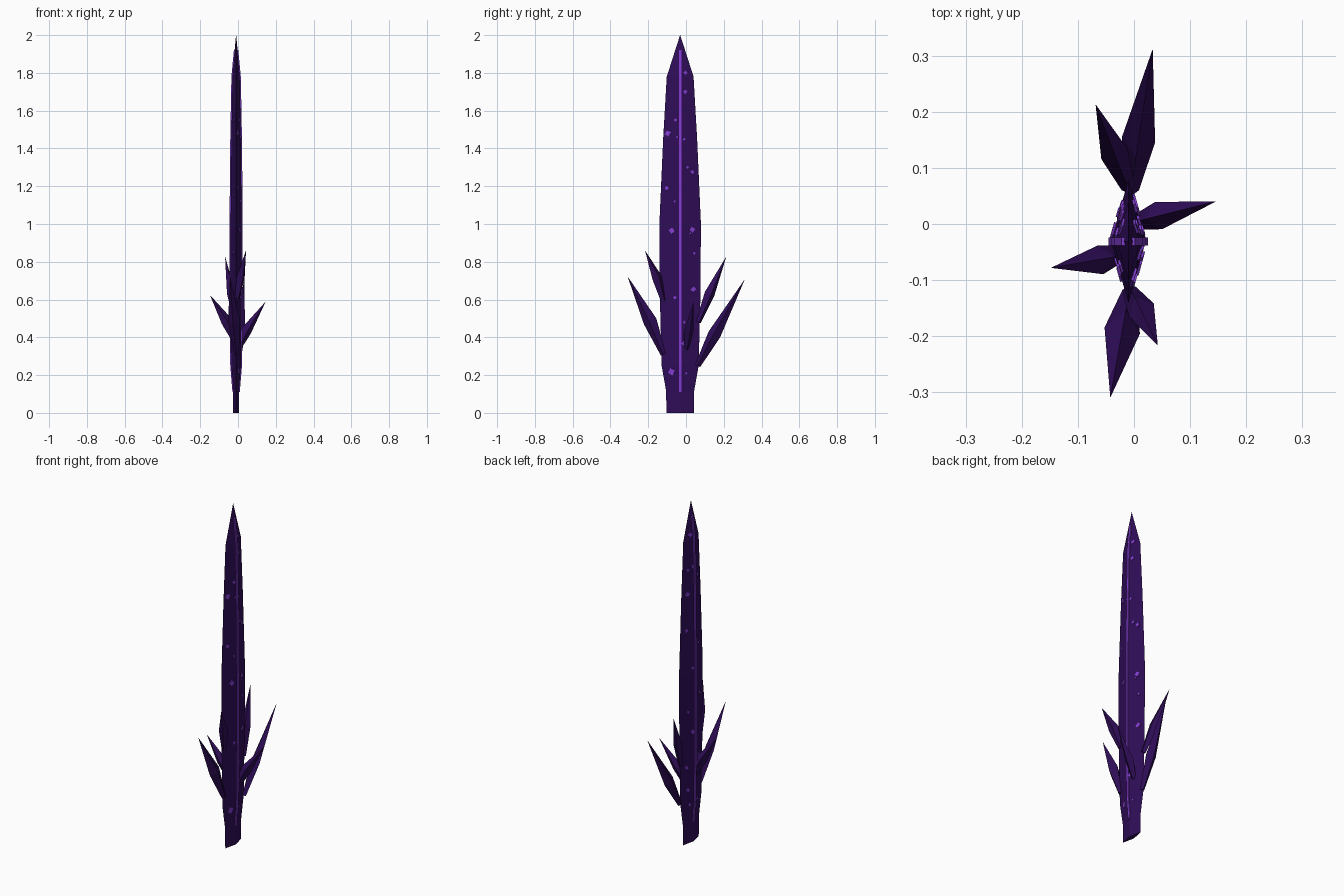
import bpy, bmesh, math, random
from mathutils import Vector, Matrix

if "Cube" in bpy.data.objects:
    bpy.data.objects.remove(bpy.data.objects["Cube"], do_unlink=True)

random.seed(4)
CX, CY = -0.01, -0.031


def material(name, colour):
    mat = bpy.data.materials.new(name)
    mat.use_nodes = True
    mat.diffuse_color = (*colour, 1)
    bsdf = next(n for n in mat.node_tree.nodes if n.type == "BSDF_PRINCIPLED")
    bsdf.inputs["Base Color"].default_value = (*colour, 1)
    return mat


DARK = material("dark purple crystal", (0.029, 0.004, 0.098))
GLOW = material("bright violet", (0.23, 0.048, 0.65))


def finish(name, bm, mat):
    bmesh.ops.remove_doubles(bm, verts=bm.verts, dist=0.00005)
    bmesh.ops.recalc_face_normals(bm, faces=bm.faces)
    mesh = bpy.data.meshes.new(name)
    bm.to_mesh(mesh)
    bm.free()
    mesh.materials.append(mat)
    obj = bpy.data.objects.new(name, mesh)
    bpy.context.collection.objects.link(obj)


def loft(name, rings, mat):
    """Skin four-sided rings into a closed solid."""
    bm = bmesh.new()
    loops = [[bm.verts.new(p) for p in ring] for ring in rings]
    for a, b in zip(loops, loops[1:]):
        for i in range(4):
            j = (i + 1) % 4
            bm.faces.new((a[i], a[j], b[j], b[i]))
    bm.faces.new(loops[0])
    bm.faces.new(loops[-1])
    bmesh.ops.dissolve_degenerate(bm, dist=0.00005, edges=bm.edges)
    finish(name, bm, mat)


# Blade outline: height, half width in y, half thickness in x
PROFILE = [(0, 0.073, 0.016), (0.115, 0.074, 0.016), (0.25, 0.098, 0.027),
           (0.6, 0.107, 0.031), (1.0, 0.11, 0.031), (1.45, 0.09, 0.027),
           (1.78, 0.071, 0.021), (2.0, 0.0004, 0.0004)]


def section(z):
    for a, b in zip(PROFILE, PROFILE[1:]):
        if z <= b[0]:
            t = (z - a[0]) / (b[0] - a[0])
            return a[1] + t * (b[1] - a[1]), a[2] + t * (b[2] - a[2])


loft("blade", [[(CX + hx, CY, z), (CX, CY + hy, z), (CX - hx, CY, z), (CX, CY - hy, z)]
               for z, hy, hx in PROFILE], DARK)

# Glowing strip along the ridge on each side
for side, label in ((1, "left"), (-1, "right")):
    rings = []
    for z in [0.11] + [p[0] for p in PROFILE[1:-1]] + [1.92]:
        hx = section(z)[1]
        rings.append([(CX + side * (hx + dx), CY + dy, z) for dx, dy in
                      ((-0.006, -0.007), (0.004, -0.007), (0.004, 0.007), (-0.006, 0.007))])
    loft("ridge_strip_" + label, rings, GLOW)

# Crystal shards: base, widest point, tip, half width
SHARDS = {
    "back_lower": ((-0.004, 0.062, 0.25), (0.008, 0.15, 0.415), (0.033, 0.31, 0.705), 0.03),
    "front_lower": ((-0.008, -0.12, 0.31), (-0.021, -0.19, 0.485), (-0.042, -0.308, 0.72), 0.032),
    "back_upper": ((-0.01, 0.065, 0.48), (-0.035, 0.125, 0.63), (-0.068, 0.212, 0.825), 0.025),
    "front_upper": ((-0.008, -0.118, 0.59), (0.013, -0.153, 0.715), (0.042, -0.216, 0.858), 0.025),
    "left": ((0.0, 0.002, 0.34), (0.044, 0.015, 0.435), (0.145, 0.04, 0.587), 0.025),
    "right": ((-0.015, -0.05, 0.38), (-0.06, -0.064, 0.485), (-0.147, -0.078, 0.622), 0.026),
}
for label, (base, mid, tip, r) in SHARDS.items():
    base, mid, tip = Vector(base), Vector(mid), Vector(tip)
    d = (tip - base).normalized()
    u = Vector((0, 0, 1)).cross(d).normalized()
    v = d.cross(u)
    loft("shard_" + label,
         [[c + u * w, c + v * w * 1.15, c - u * w, c - v * w * 1.15]
          for c, w in ((base, 0.013), (mid, r), (tip, 0.0004))], DARK)

# Specks on each broad side: y, z, half size
LEFT = [(-0.005, 1.8, .014), (-0.005, 1.7, .014), (-0.053, 1.55, .012), (-0.095, 1.48, .018),
        (-0.045, 1.46, .008), (-0.011, 1.45, .01), (0.005, 1.3, .011), (0.032, 1.275, .012),
        (-0.1, 1.19, .013), (-0.058, 1.12, .008), (-0.074, 0.965, .018), (0.032, 0.97, .017),
        (0.021, 0.95, .008), (0.042, 0.845, .009), (0.037, 0.655, .018), (-0.058, 0.61, .011),
        (-0.011, 0.48, .009), (-0.016, 0.368, .015), (-0.076, 0.218, .021), (0.0, 0.21, .007)]
RIGHT = [(-0.005, 1.81, .016), (-0.02, 1.62, .014), (0.02, 1.47, .017), (0.03, 1.26, .014),
         (-0.01, 1.03, .011), (0.02, 0.78, .009), (-0.012, 0.655, .016), (0.03, 0.455, .014),
         (0.02, 0.32, .014), (0.005, 0.23, .011), (-0.065, 0.24, .012), (-0.075, 1.55, .012),
         (-0.09, 0.85, .015), (-0.08, 1.15, .012), (-0.07, 0.5, .011), (0.015, 1.61, .011)]


def surface(y, z, side):
    hy, hx = section(z)
    return Vector((CX + side * hx * (1 - abs(y - CY) / hy), y, z))


for side, label, specks in ((1, "left", LEFT), (-1, "right", RIGHT)):
    bm = bmesh.new()
    for y, z, size in specks:
        p = surface(y, z, side)
        ty = (surface(y + 0.002, z, side) - p).normalized()
        tz = (surface(y, z + 0.002, side) - p).normalized()
        n = ty.cross(tz).normalized()
        ty = tz.cross(n)
        frame = Matrix((ty, tz, n)).transposed().to_4x4()
        spin = Matrix.Rotation(math.radians(random.uniform(25, 65)), 4, "Z")
        scale = Matrix.Diagonal((size * 1.4, size * random.uniform(1.1, 1.5), 0.008, 1))
        bmesh.ops.create_cube(bm, size=1, matrix=Matrix.Translation(p) @ frame @ spin @ scale)
    finish("glowing_specks_" + label, bm, GLOW)
